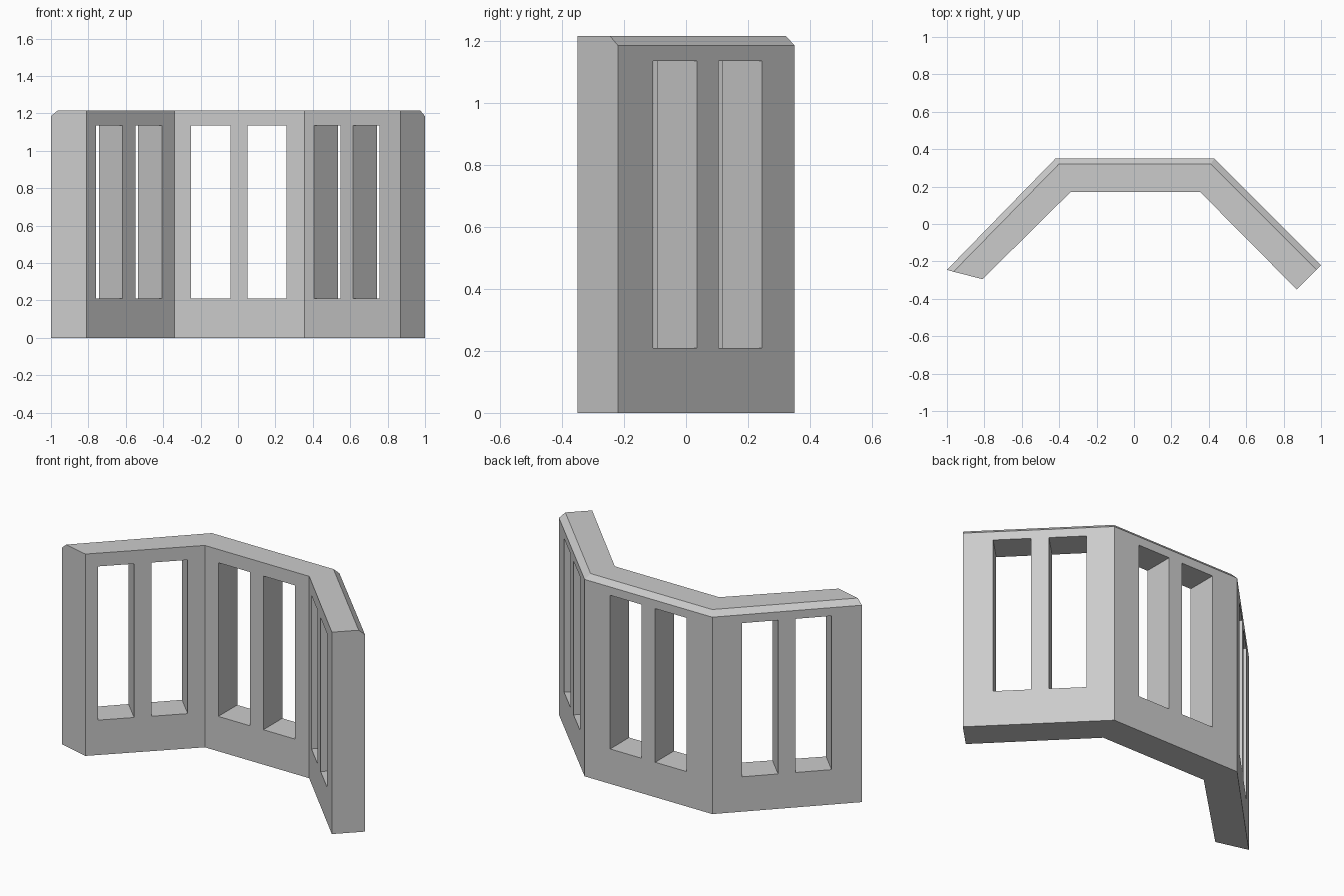
import bpy
import bmesh
from math import radians
from mathutils import Matrix, Vector

if "Cube" in bpy.data.objects:
    bpy.data.objects.remove(bpy.data.objects["Cube"], do_unlink=True)

HEIGHT = 1.215
CHAMFER = 0.03
SILL, HEAD = 0.21, 1.135

# One flat stone colour
stone = bpy.data.materials.new("pale grey stone")
stone.use_nodes = True
colour = (0.6, 0.6, 0.6, 1)
stone.diffuse_color = colour
stone.node_tree.nodes["Principled BSDF"].inputs["Base Color"].default_value = colour


def make_object(name, bm):
    bmesh.ops.recalc_face_normals(bm, faces=bm.faces)
    mesh = bpy.data.meshes.new(name)
    bm.to_mesh(mesh)
    bm.free()
    mesh.materials.append(stone)
    obj = bpy.data.objects.new(name, mesh)
    bpy.context.collection.objects.link(obj)
    return obj


# Plan corners: inner face, edge of the flat top, outer face
corners = [
    ((-0.81, -0.295), (-0.965, -0.255), (-1.0, -0.245)),
    ((-0.34, 0.17), (-0.40, 0.322), (-0.42, 0.35)),
    ((0.355, 0.17), (0.41, 0.322), (0.43, 0.35)),
    ((0.87, -0.35), (0.975, -0.245), (1.0, -0.22)),
]

# Three-sided wall lofted through a section with a chamfered outer top edge
bm = bmesh.new()
rings = []
for inner, top, outer in corners:
    section = [(inner, 0), (inner, HEIGHT), (top, HEIGHT),
               (outer, HEIGHT - CHAMFER), (outer, 0)]
    rings.append([bm.verts.new((*p, z)) for p, z in section])
for a, b in zip(rings, rings[1:]):
    for i in range(len(a)):
        j = (i + 1) % len(a)
        bm.faces.new((a[i], a[j], b[j], b[i]))
bm.faces.new(rings[0])
bm.faces.new(rings[-1])
wall = make_object("bay_window_wall", bm)

# Two tall openings through each side: centre and wall angle
openings = [
    ((-0.75, -0.115), 45), ((-0.54, 0.095), 45),
    ((-0.145, 0.26), 0), ((0.155, 0.26), 0),
    ((0.5425, 0.1125), -45), ((0.75, -0.10), -45),
]
bm = bmesh.new()
for (x, y), angle in openings:
    width = 0.2 if angle else 0.21
    place = (Matrix.Translation(Vector((x, y, (SILL + HEAD) / 2)))
             @ Matrix.Rotation(radians(angle), 4, "Z")
             @ Matrix.Diagonal((width, 0.24, HEAD - SILL, 1)))
    bmesh.ops.create_cube(bm, size=1, matrix=place)
cutter = make_object("opening_cutter", bm)
cutter.hide_render = True

# Cut the openings, then discard the cutter
cut = wall.modifiers.new("openings", "BOOLEAN")
cut.operation = "DIFFERENCE"
cut.solver = "EXACT"
cut.object = cutter
bpy.context.view_layer.objects.active = wall
wall.select_set(True)
bpy.ops.object.modifier_apply(modifier=cut.name)
bpy.data.objects.remove(cutter, do_unlink=True)
